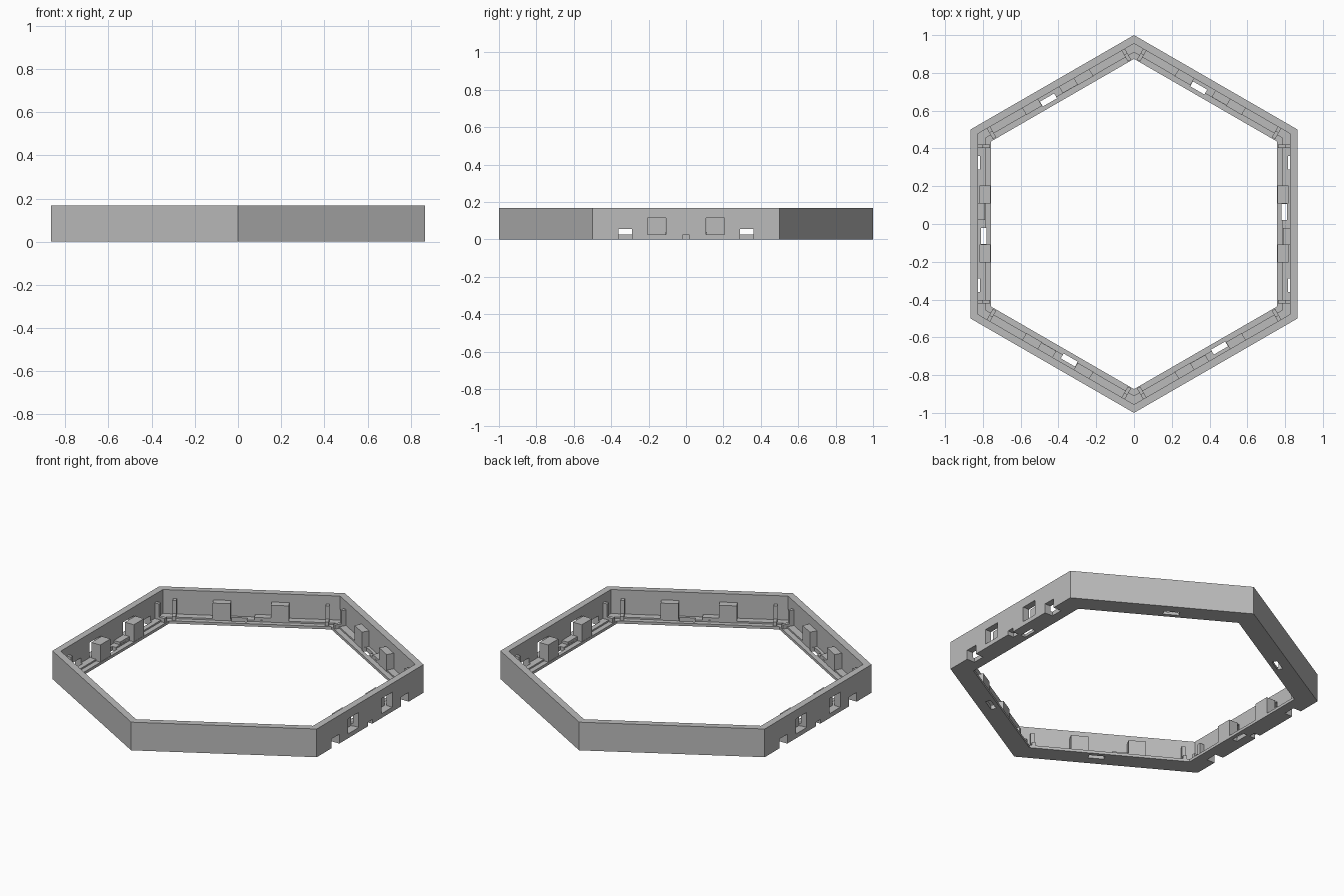
import bpy, bmesh, math
from mathutils import Matrix, Vector

cube = bpy.data.objects.get("Cube")
if cube:
    bpy.data.objects.remove(cube, do_unlink=True)

grey = bpy.data.materials.new("mid_grey")
grey.use_nodes = True
colour = (0.5, 0.5, 0.5, 1)
grey.diffuse_color = colour
grey.node_tree.nodes["Principled BSDF"].inputs["Base Color"].default_value = colour

APOTHEM = math.sqrt(3) / 2
HEIGHT, WALL, STEP, LIP = 0.167, 0.827, 0.787, 0.757
FLOOR, LIP_TOP = 0.025, 0.016
ALL_SIDES = range(6)
ENDS = (0, 3)                      # the two sides that carry openings
OTHERS = (1, 2, 4, 5)


def finish(name, bm):
    bmesh.ops.recalc_face_normals(bm, faces=bm.faces)
    mesh = bpy.data.meshes.new(name)
    bm.to_mesh(mesh)
    bm.free()
    mesh.materials.append(grey)
    obj = bpy.data.objects.new(name, mesh)
    bpy.context.collection.objects.link(obj)
    return obj


def add_box(bm, side, r, u, z):
    """Box on one side: r outward, u along the side, z up (each low, high)."""
    size = [b - a for a, b in (r, u, z)]
    mid = Vector([(a + b) / 2 for a, b in (r, u, z)])
    turn = Matrix.Rotation(side * math.pi / 3, 4, 'Z')
    bmesh.ops.create_cube(bm, size=1, matrix=turn @ Matrix.Translation(mid) @ Matrix.Diagonal((*size, 1)))


def boxes(name, specs):
    bm = bmesh.new()
    for sides, r, u, z in specs:
        for side in sides:
            add_box(bm, side, r, u, z)
    return finish(name, bm)


def both(centre, half):
    return [(s * centre - half, s * centre + half) for s in (-1, 1)]


# Hexagonal wall with a stepped inner floor
profile = [(APOTHEM, 0), (APOTHEM, HEIGHT), (WALL, HEIGHT), (WALL, FLOOR),
           (STEP, FLOOR), (STEP, LIP_TOP), (LIP, LIP_TOP), (LIP, 0)]
bm = bmesh.new()
rings = []
for k in ALL_SIDES:
    a = math.pi / 6 + k * math.pi / 3
    rings.append([bm.verts.new((r / APOTHEM * math.cos(a), r / APOTHEM * math.sin(a), z))
                  for r, z in profile])
for k in ALL_SIDES:
    p, q = rings[k], rings[(k + 1) % 6]
    for i in range(len(profile)):
        j = (i + 1) % len(profile)
        bm.faces.new((p[i], q[i], q[j], p[j]))
frame = finish("hexagonal_frame", bm)

# Openings: floor slots, wall windows, bottom notches and centre nicks
cuts = [(ALL_SIDES, (0.78, 0.81), (0.02, 0.107), (-0.05, 0.06)),
        (ENDS, (WALL, 0.9), (-0.02, 0.02), (-0.05, FLOOR - 0.001))]
for u in both(0.157, 0.05):
    cuts.append((ENDS, (0.82, 0.9), u, (0.026, 0.115)))
for u in both(0.325, 0.036):
    cuts.append((ENDS, (0.815, 0.9), u, (-0.05, 0.055)))
cutter = boxes("opening_cutter", cuts)
cutter.hide_render = True
cutter.hide_viewport = True
cutter.display_type = 'WIRE'
mod = frame.modifiers.new("openings", 'BOOLEAN')
mod.operation = 'DIFFERENCE'
mod.solver = 'EXACT'
mod.object = cutter

# Upright blocks: free-standing behind windows, against the wall elsewhere
boxes("window_blocks", [(ENDS, (LIP + 0.002, 0.817), u, (0.01, 0.117)) for u in both(0.157, 0.048)])
boxes("wall_blocks", [(OTHERS, (STEP - 0.002, 0.83), u, (0.01, 0.117)) for u in both(0.157, 0.048)])

# Ribs with low feet near the corners
ribs, feet = [], []
for u in both(0.412, 0.01):
    ribs.append((ALL_SIDES, (0.8, 0.83), u, (0.02, 0.117)))
    feet.append((ALL_SIDES, (LIP + 0.005, 0.802), u, (0.01, 0.04)))
boxes("corner_ribs", ribs)
boxes("rib_feet", feet)

# Low tabs opposite the floor slots
boxes("floor_tabs", [(ALL_SIDES, (STEP + 0.001, 0.83), (-0.11, -0.02), (0.02, 0.04))])
